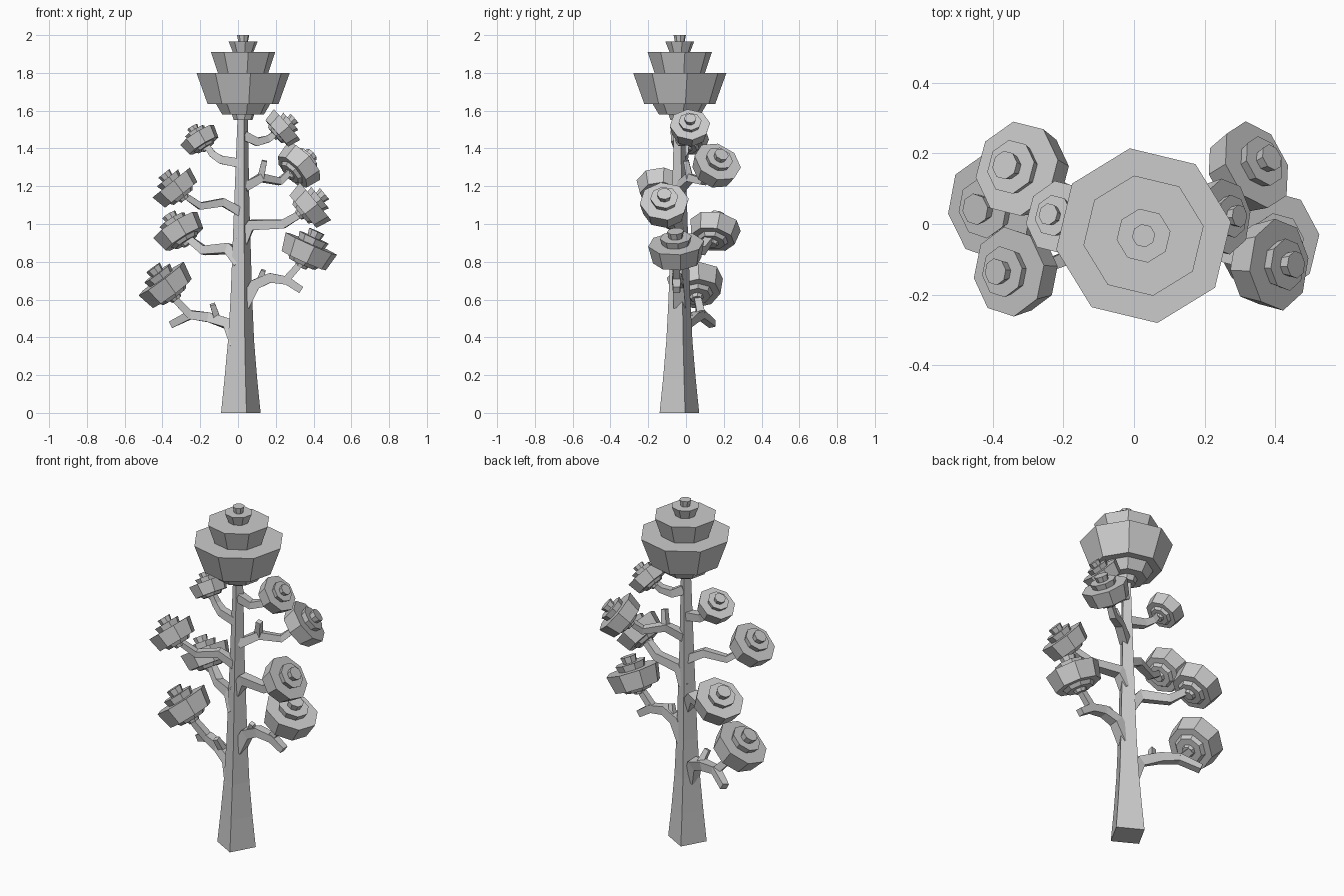
import bpy, bmesh
from math import sin, cos, pi, radians
from mathutils import Vector


def make_object(name, rings):
    """Skin a list of closed rings (same point count) and cap both ends."""
    bm = bmesh.new()
    loops = [[bm.verts.new(p) for p in ring] for ring in rings]
    n = len(loops[0])
    for a, b in zip(loops, loops[1:]):
        for i in range(n):
            j = (i + 1) % n
            bm.faces.new((a[i], a[j], b[j], b[i]))
    bm.faces.new(loops[0][::-1])
    bm.faces.new(loops[-1])
    bmesh.ops.recalc_face_normals(bm, faces=bm.faces[:])
    mesh = bpy.data.meshes.new(name)
    bm.to_mesh(mesh)
    bm.free()
    ob = bpy.data.objects.new(name, mesh)
    bpy.context.collection.objects.link(ob)
    return ob


def ring(r, z, sides, turn):
    return [Vector((r * cos(turn + 2 * pi * i / sides),
                    r * sin(turn + 2 * pi * i / sides), z)) for i in range(sides)]


def foliage(name, profile, centre, axis, scale, turn=8):
    """Stepped octagonal leaf cluster turned around a tilted axis."""
    ob = make_object(name, [ring(r * scale, z * scale, 8, radians(turn)) for r, z in profile])
    q = Vector((0, 0, 1)).rotation_difference(Vector(axis).normalized())
    ob.data.transform(q.to_matrix().to_4x4())
    ob.location = centre
    return ob


def branch(name, path, r0, r1):
    """Tapering four-sided limb along a path of points."""
    pts = [Vector(p) for p in path]
    rings = []
    for k, p in enumerate(pts):
        d = (pts[min(k + 1, len(pts) - 1)] - pts[max(k - 1, 0)]).normalized()
        side = d.cross(Vector((0, 1, 0))).normalized()
        up = d.cross(side)
        r = r0 + (r1 - r0) * k / (len(pts) - 1)
        rings.append([p + side * r * cos(a) + up * r * sin(a)
                      for a in (pi / 4 + i * pi / 2 for i in range(4))])
    return make_object(name, rings)


# Trunk: twisted square, flared at the foot
trunk = [(0.109, 0, 0.015), (0.09, 0.18, 0.015), (0.072, 0.38, 0.016), (0.06, 0.6, 0.018),
         (0.042, 1.1, 0.02), (0.028, 1.58, 0.025)]
make_object("trunk", [[p + Vector((x, -0.035, 0)) for p in ring(r, z, 4, radians(16))]
                      for r, z, x in trunk])

# Crown: stacked flaring tiers
crown = [(0.05, 1.55), (0.06, 1.58), (0.112, 1.58), (0.145, 1.635), (0.19, 1.635),
         (0.25, 1.80), (0.135, 1.80), (0.172, 1.91), (0.055, 1.91), (0.077, 1.965),
         (0.026, 1.965), (0.033, 2.0)]
foliage("crown", crown, (0.027, -0.033, 0), (0, 0, 1), 1, 9)

# Leaf clusters on the branches: centre, axis, radius
tier = [(0.2, -0.62), (0.25, -0.5), (0.5, -0.5), (0.6, -0.36), (0.86, -0.36), (1, 0.3),
        (0.5, 0.3), (0.57, 0.54), (0.25, 0.54), (0.3, 0.78)]
clusters = {
    "right_1": ((0.235, 0.02, 1.505), (0.75, 0.03, 0.65), 0.108),
    "right_2": ((0.32, 0.155, 1.305), (0.62, 0.3, 0.57), 0.13),
    "right_3": ((0.38, -0.115, 1.095), (0.72, 0, 0.6), 0.131),
    "right_4": ((0.37, -0.05, 0.855), (0.4, -0.05, 0.9), 0.15),
    "left_1": ((-0.2, 0.015, 1.445), (-0.5, 0.15, 0.8), 0.105),
    "left_2": ((-0.33, -0.135, 1.19), (-0.6, 0, 0.75), 0.128),
    "left_3": ((-0.31, 0.15, 0.96), (-0.5, 0.15, 0.8), 0.137),
    "left_4": ((-0.38, 0.05, 0.675), (-0.57, -0.07, 0.77), 0.15),
}
for name, (c, axis, r) in clusters.items():
    foliage("leaf_cluster_" + name, tier, c, axis, r)

# Main limbs from the trunk into each cluster
T = -0.035
limbs = {
    "right_1": [(0.03, T, 1.47), (0.1, -0.02, 1.435), (0.16, 0, 1.45), (0.2, 0.01, 1.48)],
    "right_2": [(0.03, T, 1.19), (0.12, 0.02, 1.245), (0.22, 0.09, 1.225), (0.28, 0.13, 1.28)],
    "right_3": [(0.02, T, 0.91), (0.07, -0.045, 0.995), (0.24, -0.08, 1.0), (0.34, -0.11, 1.06)],
    "right_4": [(0.03, T, 0.57), (0.09, -0.04, 0.68), (0.17, -0.05, 0.715),
                (0.26, -0.05, 0.70), (0.335, -0.05, 0.65)],
    "left_1": [(0.02, T, 1.32), (-0.09, -0.02, 1.34), (-0.135, -0.005, 1.37), (-0.17, 0, 1.42)],
    "left_2": [(0.02, T, 1.06), (-0.08, -0.06, 1.115), (-0.2, -0.1, 1.095), (-0.28, -0.13, 1.15)],
    "left_3": [(0.01, T, 0.79), (-0.05, 0, 0.87), (-0.18, 0.08, 0.86), (-0.27, 0.13, 0.93)],
    "left_4": [(-0.01, T, 0.36), (-0.05, -0.01, 0.47), (-0.15, 0.04, 0.505),
               (-0.25, 0.08, 0.52), (-0.35, 0.14, 0.47)],
}
for name, path in limbs.items():
    low = name.endswith(("3", "4"))
    branch("branch_" + name, path, 0.045 if low else 0.035, 0.027 if low else 0.022)

# Forks and short stubs
branch("fork_right_4", [(0.25, -0.05, 0.70), (0.33, -0.05, 0.79)], 0.027, 0.024)
branch("fork_left_4", [(-0.25, 0.08, 0.515), (-0.34, 0.06, 0.61)], 0.03, 0.026)
branch("stub_right_4", [(0.11, T, 0.69), (0.135, -0.06, 0.755)], 0.025, 0.017)
branch("stub_right_2", [(0.12, 0.02, 1.245), (0.14, 0.0, 1.335)], 0.025, 0.02)
branch("stub_left_4", [(-0.11, 0.02, 0.5), (-0.135, -0.01, 0.575)], 0.025, 0.02)
